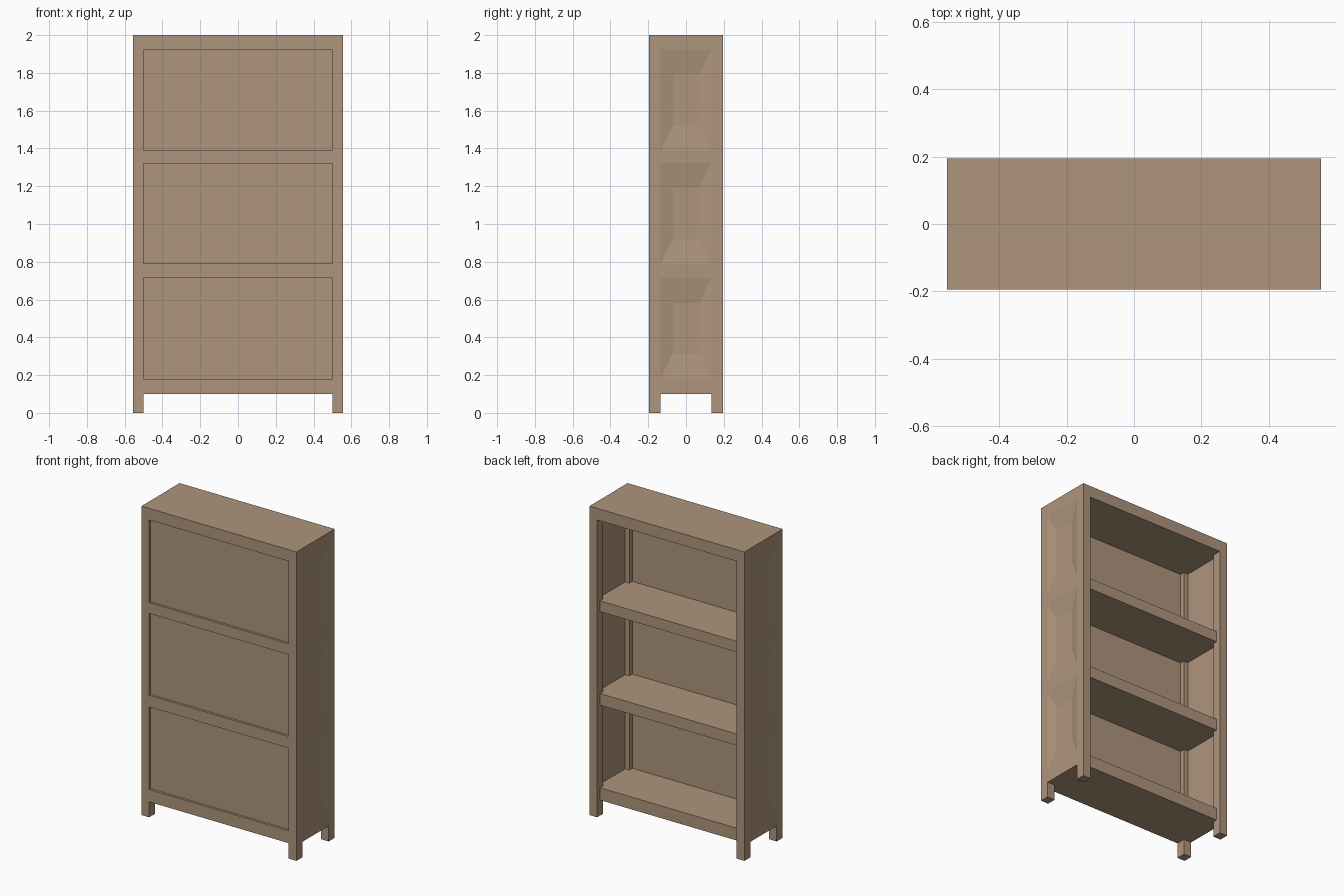
import bpy, bmesh

if "Cube" in bpy.data.objects:
    bpy.data.objects.remove(bpy.data.objects["Cube"])

W, D, H = 0.555, 0.195, 2.0          # half width, half depth, height
IX, IY = 0.50, 0.135                 # inner faces of the corner posts
BAYS = [(0.18, 0.715), (0.79, 1.32), (1.39, 1.925)]
SHELVES = [(0.10, 0.18), (0.715, 0.79), (1.32, 1.39)]

wood = bpy.data.materials.new("wood")
wood.diffuse_color = (0.42, 0.30, 0.20, 1)
wood.use_nodes = True
wood.node_tree.nodes["Principled BSDF"].inputs["Base Color"].default_value = wood.diffuse_color


def finish(name, bm):
    bmesh.ops.recalc_face_normals(bm, faces=bm.faces)
    mesh = bpy.data.meshes.new(name)
    bm.to_mesh(mesh)
    bm.free()
    mesh.materials.append(wood)
    ob = bpy.data.objects.new(name, mesh)
    bpy.context.collection.objects.link(ob)
    return ob


def add_box(bm, x0, x1, y0, y1, z0, z1):
    verts = bmesh.ops.create_cube(bm, size=1)["verts"]
    for v in verts:
        v.co = (x1 if v.co.x > 0 else x0,
                y1 if v.co.y > 0 else y0,
                z1 if v.co.z > 0 else z0)
    return verts


def boxes(name, dims):
    bm = bmesh.new()
    for d in dims:
        add_box(bm, *d)
    return finish(name, bm)


def cut(target, cutter):
    mod = target.modifiers.new("cut", 'BOOLEAN')
    mod.operation = 'DIFFERENCE'
    mod.solver = 'EXACT'
    mod.object = cutter
    bpy.context.view_layer.objects.active = target
    bpy.ops.object.modifier_apply(modifier=mod.name)
    bpy.data.objects.remove(cutter, do_unlink=True)


# Carcass: one block, hollowed out to posts, sides, top and front rails
carcass = boxes("carcass", [(-W, W, -D, D, 0, H)])
cut(carcass, boxes("leg_gap_wide", [(-IX, IX, -1, 1, -1, 0.10)]))
cut(carcass, boxes("leg_gap_deep", [(-1, 1, -IY, IY, -1, 0.10)]))
cut(carcass, boxes("cavity", [(-IX, IX, -0.165, 1, 0.05, 1.925)]))
cut(carcass, boxes("side_pockets", [(-0.53, 0.53, -IY, IY, 0.05, 1.925)]))
cut(carcass, boxes("front_openings", [(-IX, IX, -1, -0.15, a, b) for a, b in BAYS]))

# Shallow sloped recesses on the outside of both sides
bm = bmesh.new()
for side in (-1, 1):
    for a, b in BAYS:
        mid = (a + b) / 2
        for v in add_box(bm, -1, 1, -1, 1, -1, 1):
            outer = v.co.x > 0
            hy, hz = (0.148, 0.294) if outer else (0.07, 0.135)
            v.co = (side * (0.558 if outer else 0.54), v.co.y * hy, mid + v.co.z * hz)
cut(carcass, finish("side_recesses", bm))

# Shelves, notched around the four posts
quarter = [(IX, 0.165), (IX, IY), (0.53, IY)]
outline = (quarter + [(x, -y) for x, y in reversed(quarter)]
           + [(-x, -y) for x, y in quarter]
           + [(-x, y) for x, y in reversed(quarter)])
for i, (a, b) in enumerate(SHELVES):
    bm = bmesh.new()
    face = bm.faces.new([bm.verts.new((x, y, a)) for x, y in outline])
    top = bmesh.ops.extrude_face_region(bm, geom=[face])["geom"]
    bmesh.ops.translate(bm, vec=(0, 0, b - a),
                        verts=[g for g in top if isinstance(g, bmesh.types.BMVert)])
    finish(f"shelf_{i + 1}", bm)

# Thin panels set back in the front openings
for i, (a, b) in enumerate(BAYS):
    boxes(f"front_panel_{i + 1}", [(-IX, IX, -0.18, -0.165, a, b)])
